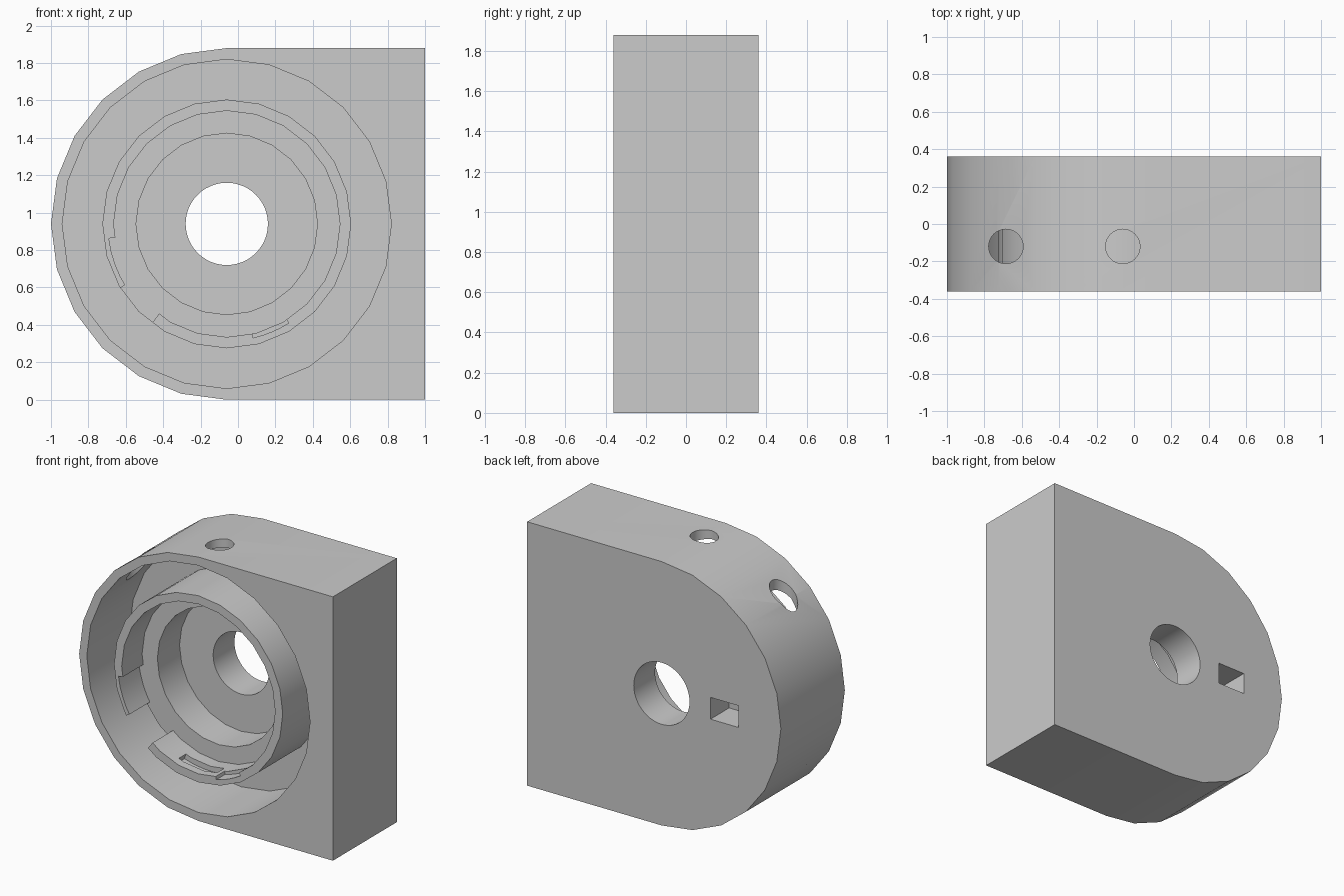
import bpy, bmesh, math

if "Cube" in bpy.data.objects:
    bpy.data.objects.remove(bpy.data.objects["Cube"])

CX, CZ = -0.06, 0.94            # axis of the round housing
FRONT, BACK = -0.36, 0.36
FLOOR, STEP = 0.12, -0.13       # recess floor and ring ledge depths

grey = bpy.data.materials.new("plain_grey")
grey.use_nodes = True
grey.diffuse_color = (0.6, 0.6, 0.6, 1)
grey.node_tree.nodes["Principled BSDF"].inputs["Base Color"].default_value = (0.6, 0.6, 0.6, 1)


def arc(r, a0, a1, n):
    """Points on a circle about the housing axis, angles in degrees."""
    angles = [math.radians(a0 + (a1 - a0) * i / n) for i in range(n + 1)]
    return [(CX + r * math.cos(a), CZ + r * math.sin(a)) for a in angles]


def prism(name, outline, y0, y1):
    """Extrude an x-z outline along y."""
    bm = bmesh.new()
    face = bm.faces.new([bm.verts.new((x, y0, z)) for x, z in outline])
    new = bmesh.ops.extrude_face_region(bm, geom=[face])["geom"]
    verts = [v for v in new if isinstance(v, bmesh.types.BMVert)]
    bmesh.ops.translate(bm, vec=(0, y1 - y0, 0), verts=verts)
    bmesh.ops.recalc_face_normals(bm, faces=bm.faces)
    mesh = bpy.data.meshes.new(name)
    bm.to_mesh(mesh)
    bm.free()
    obj = bpy.data.objects.new(name, mesh)
    bpy.context.collection.objects.link(obj)
    mesh.materials.append(grey)
    return obj


def disc(name, r, y0, y1, n=24):
    return prism(name, arc(r, 0, 360, n)[:-1], y0, y1)


def sector(name, r0, r1, a0, a1, y0, y1, n=4):
    return prism(name, arc(r0, a0, a1, n) + arc(r1, a1, a0, n), y0, y1)


def upright_hole(x, z0):
    bpy.ops.mesh.primitive_cylinder_add(vertices=32, radius=0.092, depth=2 - z0,
                                        location=(x, -0.12, (2 + z0) / 2))
    return bpy.context.object


def cut(target, cutters):
    bpy.context.view_layer.objects.active = target
    for cutter in cutters:
        cutter.hide_render = True
        mod = target.modifiers.new("cut", 'BOOLEAN')
        mod.operation, mod.solver, mod.object = 'DIFFERENCE', 'EXACT', cutter
        bpy.ops.object.modifier_apply(modifier=mod.name)
        bpy.data.objects.remove(cutter)


# Housing: half-round on the right-hand side, square on the left
housing = prism("housing", arc(0.94, 90, 270, 12) + [(1, 0), (1, 1.88)], FRONT, BACK)
cut(housing, [
    disc("recess_cutter", 0.88, FRONT - 0.1, FLOOR),
    disc("bore_cutter", 0.22, 0, BACK + 0.1, 48),
    upright_hole(CX, 1.65),
    upright_hole(-0.685, 1.3),
    # blind rectangular pocket in the back
    prism("pocket_cutter", [(-0.665, 0.86), (-0.445, 0.86), (-0.445, 1.015), (-0.665, 1.015)],
          FLOOR + 0.03, BACK + 0.1),
])

# Inner ring: stepped bore, open gap and locking slots
ring = disc("inner_ring", 0.665, FRONT, FLOOR + 0.02)
cut(ring, [
    disc("ring_bore_cutter", 0.605, FRONT - 0.1, STEP),
    disc("ring_pocket_cutter", 0.485, STEP - 0.1, FLOOR + 0.1),
    sector("gap_cutter", 0.55, 0.75, 211, 233, FRONT - 0.1, STEP),
    sector("thin_wall_cutter", 0.55, 0.635, 187, 213, FRONT - 0.1, STEP),
    sector("slot_cutter", 0.55, 0.64, 251, 280, FRONT + 0.06, FRONT + 0.14),
    sector("notch_cutter", 0.55, 0.625, 283, 302, FRONT - 0.1, FRONT + 0.1),
])

# Smooth the round walls, keep the edges crisp
for obj in (housing, ring):
    bpy.ops.object.select_all(action='DESELECT')
    obj.select_set(True)
    bpy.context.view_layer.objects.active = obj
    bpy.ops.object.shade_smooth_by_angle(angle=math.radians(20))
